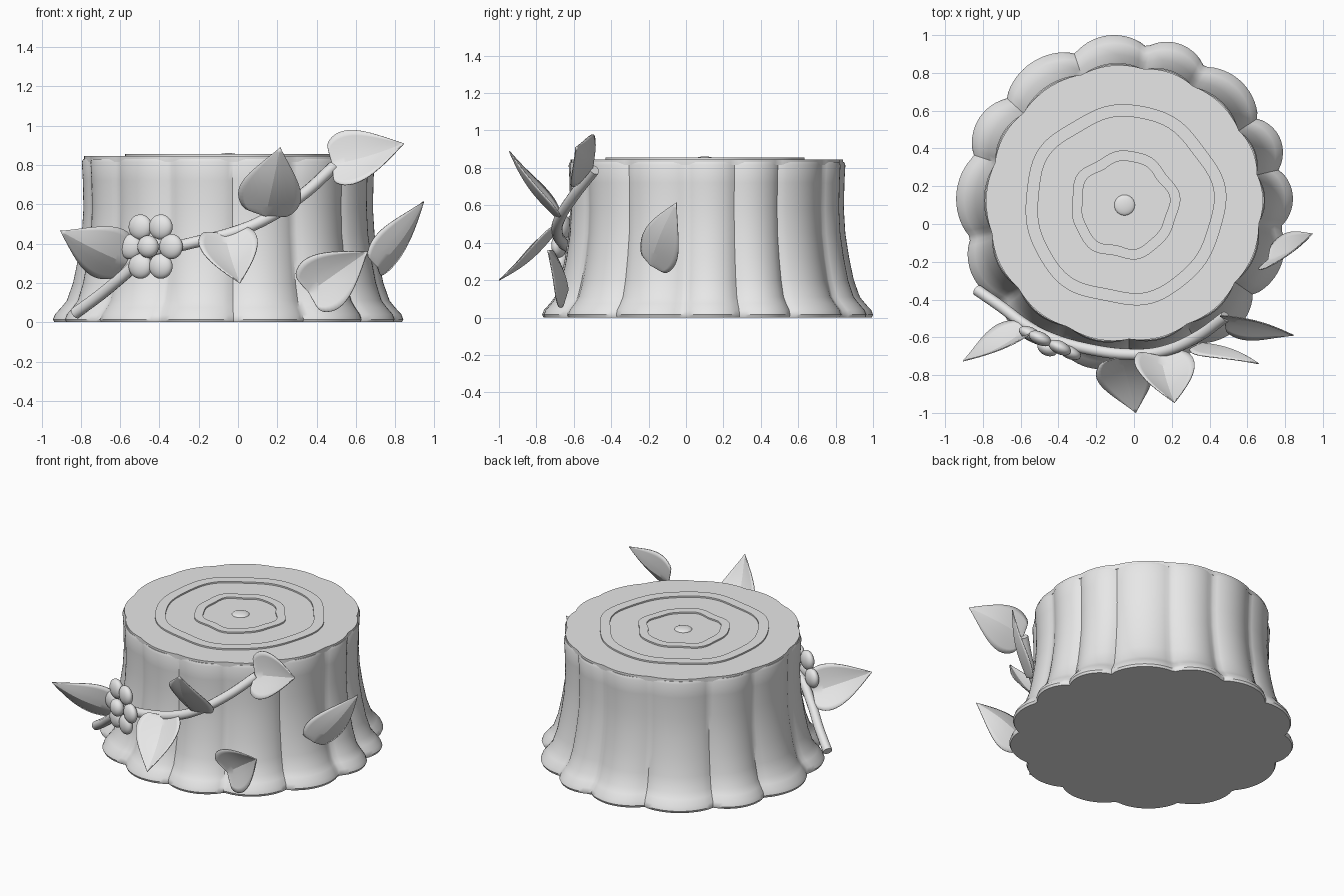
import bpy, bmesh, math
from mathutils import Vector, Matrix

if "Cube" in bpy.data.objects:
    bpy.data.objects.remove(bpy.data.objects["Cube"])

mat = bpy.data.materials.new("plain_light_grey")
mat.diffuse_color = (0.8, 0.8, 0.8, 1)
mat.use_nodes = True
mat.node_tree.nodes["Principled BSDF"].inputs["Base Color"].default_value = mat.diffuse_color
CX, CY = -0.05, 0.10                      # stump axis


def finish(name, bm, angle=40):
    bmesh.ops.recalc_face_normals(bm, faces=bm.faces)
    me = bpy.data.meshes.new(name)
    bm.to_mesh(me)
    bm.free()
    ob = bpy.data.objects.new(name, me)
    bpy.context.collection.objects.link(ob)
    me.materials.append(mat)
    bpy.ops.object.select_all(action='DESELECT')
    ob.select_set(True)
    bpy.context.view_layer.objects.active = ob
    bpy.ops.object.shade_smooth_by_angle(angle=math.radians(angle))
    return ob


def loft(name, profile, rfun, n=196, closed=False):
    """Stack rings of (radius, z, waviness); cap the ends or close the loop."""
    bm = bmesh.new()
    rings = []
    for r, z, amp in profile:
        ring = []
        for i in range(n):
            a = 2 * math.pi * i / n
            q = rfun(a, r, amp)
            ring.append(bm.verts.new((CX + q * math.cos(a), CY + q * math.sin(a), z)))
        rings.append(ring)
    pairs = list(zip(rings, rings[1:]))
    if closed:
        pairs.append((rings[-1], rings[0]))
    for lo, hi in pairs:
        for i in range(n):
            j = (i + 1) % n
            bm.faces.new((lo[i], lo[j], hi[j], hi[i]))
    if not closed:
        for ring, z in ((rings[0], profile[0][1]), (rings[-1], profile[-1][1])):
            c = bm.verts.new((CX, CY, z))
            for i in range(n):
                bm.faces.new((ring[i], ring[(i + 1) % n], c))
    return finish(name, bm)


# Scalloped bark: root lobes between irregular notches
NOTCH = [13, 33, 60, 82, 108, 138, 162, 192, 218, 245, 272, 298, 325, 352]


def lobed(a, r, amp):
    d = math.degrees(a) % 360
    if d < NOTCH[0]:
        d += 360
    marks = NOTCH + [NOTCH[0] + 360]
    for lo, hi in zip(marks, marks[1:]):
        if lo <= d <= hi:
            u = (d - lo) / (hi - lo)
            break
    s = max(0.0, math.sin(math.pi * u)) ** 0.7
    return r * (1 - amp * (1 - s)) * (1 + 0.012 * math.sin(a))


loft("bark", [(0.885, 0, .07), (0.892, 0.015, .07), (0.882, 0.04, .07), (0.85, 0.075, .07),
              (0.822, 0.11, .068), (0.79, 0.2, .06), (0.765, 0.32, .055), (0.745, 0.45, .05),
              (0.737, 0.58, .045), (0.74, 0.72, .045), (0.745, 0.815, .045), (0.738, 0.832, .045)], lobed)

# Sawn top
loft("cut_top", [(0.733, 0.815, .022), (0.733, 0.846, .022)], lobed)


# Raised growth rings
def wavy(a, r, amp):
    return r + amp * (math.sin(5 * a + 1) + 0.7 * math.sin(8 * a))


for k, (ro, ri) in enumerate(((0.53, 0.465), (0.285, 0.23))):
    loft("growth_ring_%d" % (k + 1), [(ro, 0.84, .008), (ro, 0.856, .008),
                                      (ri, 0.856, .008), (ri, 0.84, .008)], wavy, 96, True)


def ball(name, loc, scale, rot=Matrix()):
    bm = bmesh.new()
    bmesh.ops.create_uvsphere(bm, u_segments=24, v_segments=14, radius=1)
    bm.transform(Matrix.Translation(loc) @ rot @ Matrix.Diagonal((*scale, 1)))
    return finish(name, bm, 80)


ball("heart_of_wood", (CX, CY, 0.845), (0.055, 0.055, 0.016))

# Vine wrapped around the front
PATH = [(-.83, -.35, .045), (-.70, -.44, .14), (-.58, -.53, .24), (-.45, -.60, .35), (-.25, -.66, .40),
        (0, -.69, .465), (.15, -.675, .53), (.33, -.60, .65), (.485, -.49, .79)]
cu = bpy.data.curves.new("vine", 'CURVE')
cu.dimensions = '3D'
cu.bevel_depth = 0.03
cu.bevel_resolution = 4
cu.use_fill_caps = True
cu.resolution_u = 8
sp = cu.splines.new('BEZIER')
sp.bezier_points.add(len(PATH) - 1)
for p, co in zip(sp.bezier_points, PATH):
    p.co = co
    p.handle_left_type = p.handle_right_type = 'AUTO'
tmp = bpy.data.objects.new("vine_path", cu)
bpy.context.collection.objects.link(tmp)
bpy.context.view_layer.update()
bm = bmesh.new()
bm.from_mesh(tmp.to_mesh())
bpy.data.objects.remove(tmp)
finish("vine", bm, 50)

# Flower: six petals round a button, facing front-left
out = Vector((-.42, -.9, 0)).normalized()
side = Vector((-out.y, out.x, 0))
up = Vector((0, 0, 1))
rot = Matrix((side, out, up)).transposed().to_4x4()
centre = Vector((-.445, -.63, .385))
for i in range(6):
    a = math.radians(60 * i)
    ball("petal_%d" % (i + 1), centre + 0.115 * (math.cos(a) * side + math.sin(a) * up),
         (0.064, 0.035, 0.064), rot)
ball("flower_centre", centre + out * 0.03, (0.057, 0.04, 0.057), rot)


# Leaves: heart outline, folded along the midrib
def leaf(name, base, tip, wdir, width):
    base, tip = Vector(base), Vector(tip)
    axis = tip - base
    length = axis.length
    ax = axis.normalized()
    w = Vector(wdir)
    w = (w - ax * w.dot(ax)).normalized()
    nrm = ax.cross(w)
    bm = bmesh.new()
    nt, ns = 20, 5
    rows = []
    for i in range(nt + 1):
        t = (i / nt) ** 1.4
        half = 0.5 * width * max(0.0, math.sin(math.pi * t ** 0.55))
        row = []
        for j in range(-ns, ns + 1):
            s = j / ns
            along = length * (t - 0.1 * abs(s) * (1 - t) ** 3 * min(1, t * 12))
            lift = 0.35 * half * abs(s) ** 1.2 - 0.12 * length * math.sin(math.pi * t) * 0.5
            row.append(bm.verts.new(base + ax * along + w * half * s + nrm * lift))
        rows.append(row)
    for a, b in zip(rows, rows[1:]):
        for j in range(2 * ns):
            bm.faces.new((a[j], b[j], b[j + 1], a[j + 1]))
    bmesh.ops.remove_doubles(bm, verts=bm.verts, dist=0.0005)
    ob = finish(name, bm, 25)
    so = ob.modifiers.new("thickness", 'SOLIDIFY')
    so.thickness = 0.006
    so.offset = 0


leaf("leaf_left", (-.57, -.56, .30), (-.905, -.725, .465), (.07, -.10, .27), .29)
leaf("leaf_upper_middle", (.14, -.70, .54), (.215, -.945, .89), (.31, 0, -.04), .32)
leaf("leaf_lower_middle", (-.07, -.70, .45), (.01, -1.0, .20), (.28, .03, .03), .30)
leaf("leaf_vine_end", (.48, -.50, .80), (.845, -.59, .91), (-.06, .12, .26), .30)
leaf("leaf_lower_right", (.36, -.63, .15), (.66, -.74, .36), (-.19, 0, .23), .30)
leaf("leaf_right", (.71, -.19, .28), (.945, -.05, .615), (.093, .168, -.13), .25)
